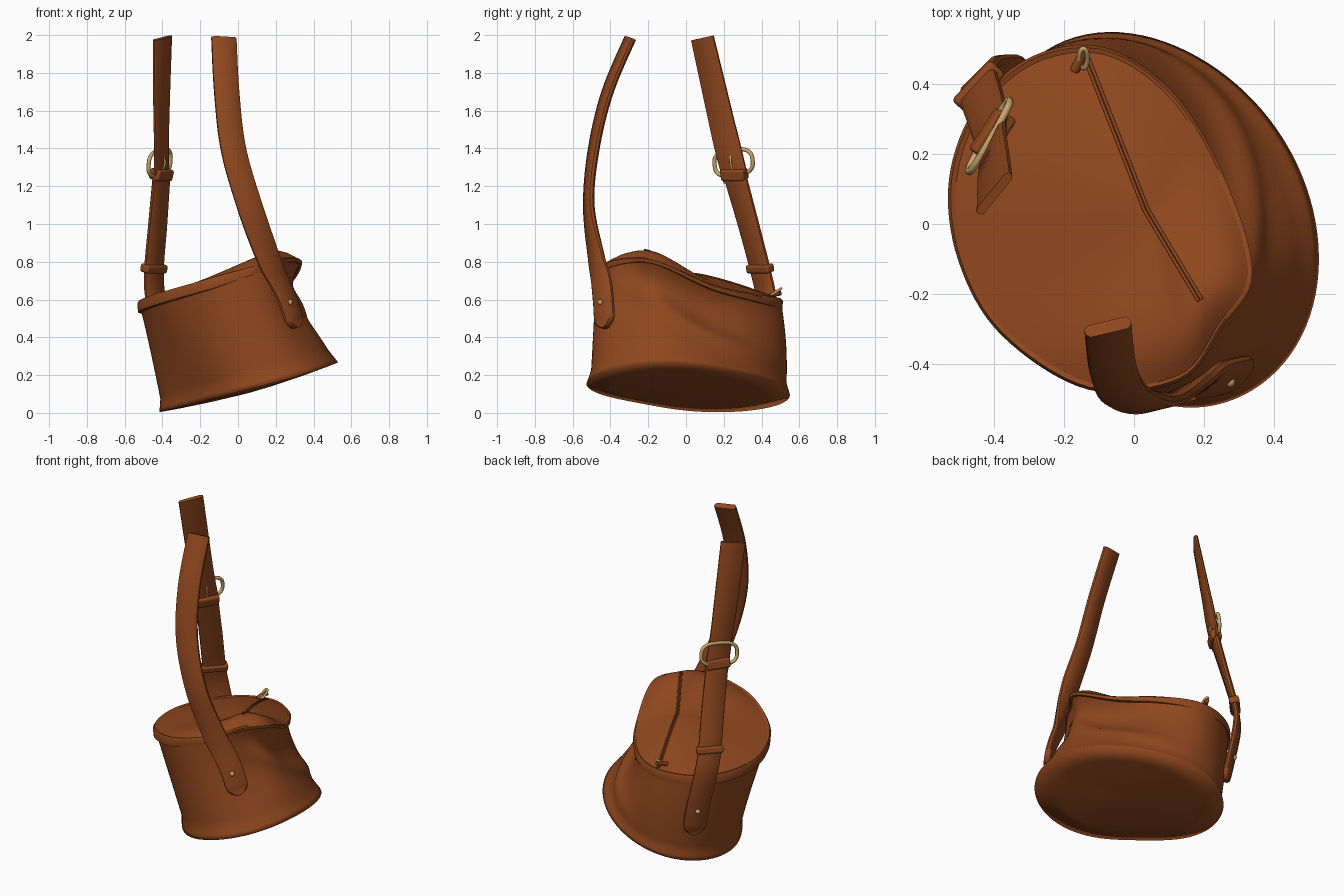
import bpy, bmesh, math
from mathutils import Vector, Matrix

if "Cube" in bpy.data.objects:
    bpy.data.objects.remove(bpy.data.objects["Cube"])


def material(name, rgb, rough):
    m = bpy.data.materials.new(name)
    m.use_nodes = True
    m.diffuse_color = (*rgb, 1)
    node = m.node_tree.nodes["Principled BSDF"]
    node.inputs["Base Color"].default_value = (*rgb, 1)
    node.inputs["Roughness"].default_value = rough
    return m


leather = material("brown leather", (0.275, 0.063, 0.013), 0.7)
brass = material("pale brass", (0.59, 0.38, 0.15), 0.5)


def finish(obj, mat, angle=45):
    obj.data.materials.clear()
    obj.data.materials.append(mat)
    bpy.ops.object.select_all(action="DESELECT")
    obj.select_set(True)
    bpy.context.view_layer.objects.active = obj
    bpy.ops.object.shade_smooth_by_angle(angle=math.radians(angle))
    return obj


def loft(name, rings, mat, cap_start=True, cap_end=True, angle=45):
    """Skin a list of equal closed rings."""
    bm = bmesh.new()
    rows = [[bm.verts.new(p) for p in ring] for ring in rings]
    n = len(rows[0])
    for a, b in zip(rows, rows[1:]):
        for i in range(n):
            j = (i + 1) % n
            bm.faces.new((a[i], a[j], b[j], b[i]))
    if cap_start:
        bm.faces.new(rows[0][::-1])
    if cap_end:
        bm.faces.new(rows[-1])
    bmesh.ops.recalc_face_normals(bm, faces=bm.faces)
    mesh = bpy.data.meshes.new(name)
    bm.to_mesh(mesh)
    bm.free()
    obj = bpy.data.objects.new(name, mesh)
    bpy.context.collection.objects.link(obj)
    return finish(obj, mat, angle)


def spline(pts, u, cyclic=False):
    """Catmull-Rom point; u counts control points."""
    n = len(pts)
    i = math.floor(u) if cyclic else min(int(u), n - 2)
    f = u - i
    pick = (lambda k: pts[k % n]) if cyclic else (lambda k: pts[max(0, min(n - 1, k))])
    a, b, c, d = (Vector(pick(i + k)) for k in (-1, 0, 1, 2))
    return 0.5 * (2 * b + (c - a) * f + (2 * a - 5 * b + 4 * c - d) * f * f
                  + (3 * b - a - 3 * c + d) * f ** 3)


def tube(name, pts, radius, mat, cyclic=False):
    cu = bpy.data.curves.new(name, "CURVE")
    cu.dimensions = "3D"
    cu.bevel_depth = radius
    cu.bevel_resolution = 2
    cu.use_fill_caps = True
    s = cu.splines.new("POLY")
    s.points.add(len(pts) - 1)
    for p, q in zip(s.points, pts):
        p.co = (*q, 1)
    s.use_cyclic_u = cyclic
    obj = bpy.data.objects.new(name, cu)
    bpy.context.collection.objects.link(obj)
    bpy.ops.object.select_all(action="DESELECT")
    obj.select_set(True)
    bpy.context.view_layer.objects.active = obj
    bpy.ops.object.convert(target="MESH")
    return finish(bpy.context.view_layer.objects.active, mat, 60)


# Bag outline: slanted oval base and sagging upper rim, every 30 degrees
RIM = [(.33, -.14, .80), (.25, .13, .68), (.11, .365, .625), (-.08, .495, .60),
       (-.28, .475, .585), (-.44, .34, .575), (-.52, .13, .58), (-.495, -.10, .60),
       (-.375, -.31, .64), (-.13, -.465, .71), (.13, -.44, .785), (.245, -.29, .82)]
SIDES = 96


def rim(t):
    return spline(RIM, t / math.radians(30), True)


def outward(t):
    return Vector((math.cos(t), math.sin(t), 0))


def base(t):
    c, s = math.cos(t), math.sin(t)
    p = Vector((.055 + .475 * c, -.1 * c + .52 * s, 0))
    p += outward(t) * .03 * max(0, math.cos(t - 2.2)) ** 4
    p -= outward(t) * .07 * max(0, math.cos(t - 3.93)) ** 5
    p.z = .125 + .257 * (p.x - .055) + .02 * max(0, c) ** 4
    return p


def wall(t, v):
    p = base(t).lerp(rim(t), v)
    dent = .095 * math.sin(math.pi * v ** 1.6) * max(0, math.cos(t - .2)) ** 1.5
    fold = .028 * math.exp(-((v - .56 + .3 * math.sin(t)) / .1) ** 2) * max(0, math.cos(t - .3)) ** 2
    bulge = .015 * math.sin(math.pi * v) * max(0, math.cos(t - 1.6)) ** 2
    flare = .02 * min(1, v / .12) * (1 - v)
    return p + outward(t) * (fold + bulge - dent - flare)


def floor(t, r):
    p = Vector((.055, 0, .125)).lerp(base(t), r)
    p.z -= .02 * (1 - r * r)
    return p


angles = [2 * math.pi * i / SIDES for i in range(SIDES)]
body = [[floor(t, r) for t in angles] for r in (.05, .4, .75)]
body += [[wall(t, k / 24) for t in angles] for k in range(25)]
loft("bag_body", body, leather, True, False, 150)

# Rim band wrapped around the top edge
band = []
for drop, push in ((.055, -.01), (.05, .006), (.005, .01), (-.008, .002), (-.004, -.012)):
    band.append([rim(t) + outward(t) * push
                 - Vector((0, 0, drop * (1 - .6 * max(0, math.cos(t))))) for t in angles])
loft("rim_band", band, leather, False, False)

# Lid panel, humped towards its raised front corner
CENTRE = Vector((.035, .04, .735))


def lid(t, r):
    edge = rim(t)
    p = CENTRE.lerp(edge, r)
    p.z = CENTRE.z + (edge.z - CENTRE.z) * r ** 1.3
    p.z += .07 * math.sin(math.pi * r ** 2) * max(0, math.cos(t + .7)) ** 2
    return p


loft("lid", [[lid(t, r / 14) for t in angles] for r in range(14, 0, -1)], leather, False, True)

# Zip seam across the lid
t0, t1 = math.radians(100), math.radians(328)
for side in (-1, 1):
    path = [lid(t0, .97 - i * .0485) for i in range(20)] + [lid(t1, i * .04) for i in range(20)]
    path = [p + Vector((.005 * side, .0025 * side, .002)) for p in path]
    tube("zip_edge_" + ("left" if side > 0 else "right"), path, .0045, leather)

# Zip pull at the back end
ring = [Vector((-.145 + .012 * math.cos(a), .475 + .028 * math.sin(a), .64 + .018 * math.sin(a)))
        for a in angles[::6]]
tube("zip_pull_ring", ring, .007, brass, True)
tube("zip_slider", [(-.17, .44, .615), (-.155, .47, .63), (-.14, .5, .635)], .014, leather)


def strap(name, keys, width, thick, round_start=True):
    """Sweep a soft-edged band; each key is a centre point and a width-direction angle."""
    pts = [k[:3] for k in keys]
    turn = [(k[3], 0, 0) for k in keys]
    us = [i / 10 for i in range(10 * (len(keys) - 1) + 1)]
    if round_start:
        us = [0, .015, .05, .1, .2, .3] + [u for u in us if u > .35]
    centres = [spline(pts, u) for u in us]
    total, rings = 0, []
    for i, (u, p) in enumerate(zip(us, centres)):
        tan = (centres[min(i + 1, len(us) - 1)] - centres[max(i - 1, 0)]).normalized()
        total += (p - centres[i - 1]).length if i else 0
        a = math.radians(spline(turn, u).x)
        w = outward(a)
        w = (w - tan * w.dot(tan)).normalized()
        n = tan.cross(w)
        half = width / 2
        if round_start and total < half:
            half *= max(.25, math.sqrt(1 - (1 - total / half) ** 2))
        h, e = thick / 2, min(.012, half * .3)
        sect = [(-half, -h * .4), (-half + e, -h), (half - e, -h), (half, -h * .4),
                (half, h * .4), (half - e, h), (-half + e, h), (-half, h * .4)]
        rings.append([p + w * x + n * y for x, y in sect])
    return loft(name, rings, leather)


# Front strap, open at the top
strap("front_strap", [(.31, -.43, .45, 47), (.265, -.437, .59, 46), (.215, -.45, .70, 42),
                      (.16, -.475, .82, 30), (.06, -.515, 1.1, 12), (-.025, -.488, 1.4, 13),
                      (-.06, -.415, 1.7, 15), (-.075, -.295, 1.985, 15)], .135, .038)

# Back strap: thick lower tab up to the buckle, thin upper strap beyond it
strap("back_lower_strap", [(-.35, .42, .205, 45), (-.385, .432, .38, 45), (-.435, .425, .60, 45),
                           (-.445, .395, .75, 47), (-.425, .33, 1.0, 50), (-.403, .252, 1.28, 57)],
      .137, .036)
strap("back_upper_strap", [(-.405, .265, 1.23, 60), (-.405, .222, 1.4, 65),
                           (-.405, .175, 1.6, 60), (-.40, .087, 1.985, 52)], .15, .026, False)


# Leather keeper loops
def keeper(name, centre, angle, lean, width, depth, height):
    rot = Matrix.Rotation(math.radians(angle), 4, "Z") @ Matrix.Rotation(math.radians(lean), 4, "X")
    bpy.ops.mesh.primitive_cube_add(size=1, location=centre)
    obj = bpy.context.object
    obj.name = name
    obj.data.transform(rot @ Matrix.Diagonal((width, depth, height, 1)))
    bev = obj.modifiers.new("soft edges", "BEVEL")
    bev.width, bev.segments = .012, 3
    finish(obj, leather)


keeper("lower_keeper_loop", (-.445, .392, .765), 47, 14, .16, .06, .045)
keeper("buckle_keeper_loop", (-.405, .256, 1.262), 57, 14, .145, .065, .06)

# Buckle: rounded oblong ring with a prong
hub = Vector((-.415, .252, 1.325))
a = math.radians(60)
along = (outward(a) + Vector((0, 0, .12))).normalized()
up = Vector((.06, -.12, 1)).normalized()
frame = []
for t in angles[::2]:
    c, s = math.cos(t), math.sin(t)
    frame.append(hub + along * .117 * math.copysign(abs(c) ** .7, c)
                 + up * .068 * math.copysign(abs(s) ** .7, s))
tube("buckle_ring", frame, .011, brass, True)
inner = Vector((math.sin(a), -math.cos(a), 0))
tube("buckle_prong", [hub - up * .05 + inner * .02, hub + inner * .035, hub + up * .068 + inner * .012],
     .006, brass)

# Rivets fixing the strap ends
for name, loc in (("front_rivet", (.275, -.453, .585)), ("back_rivet", (-.397, .445, .37))):
    bpy.ops.mesh.primitive_uv_sphere_add(segments=16, ring_count=8, radius=.015, location=loc)
    bpy.context.object.name = name
    finish(bpy.context.object, brass, 60)
